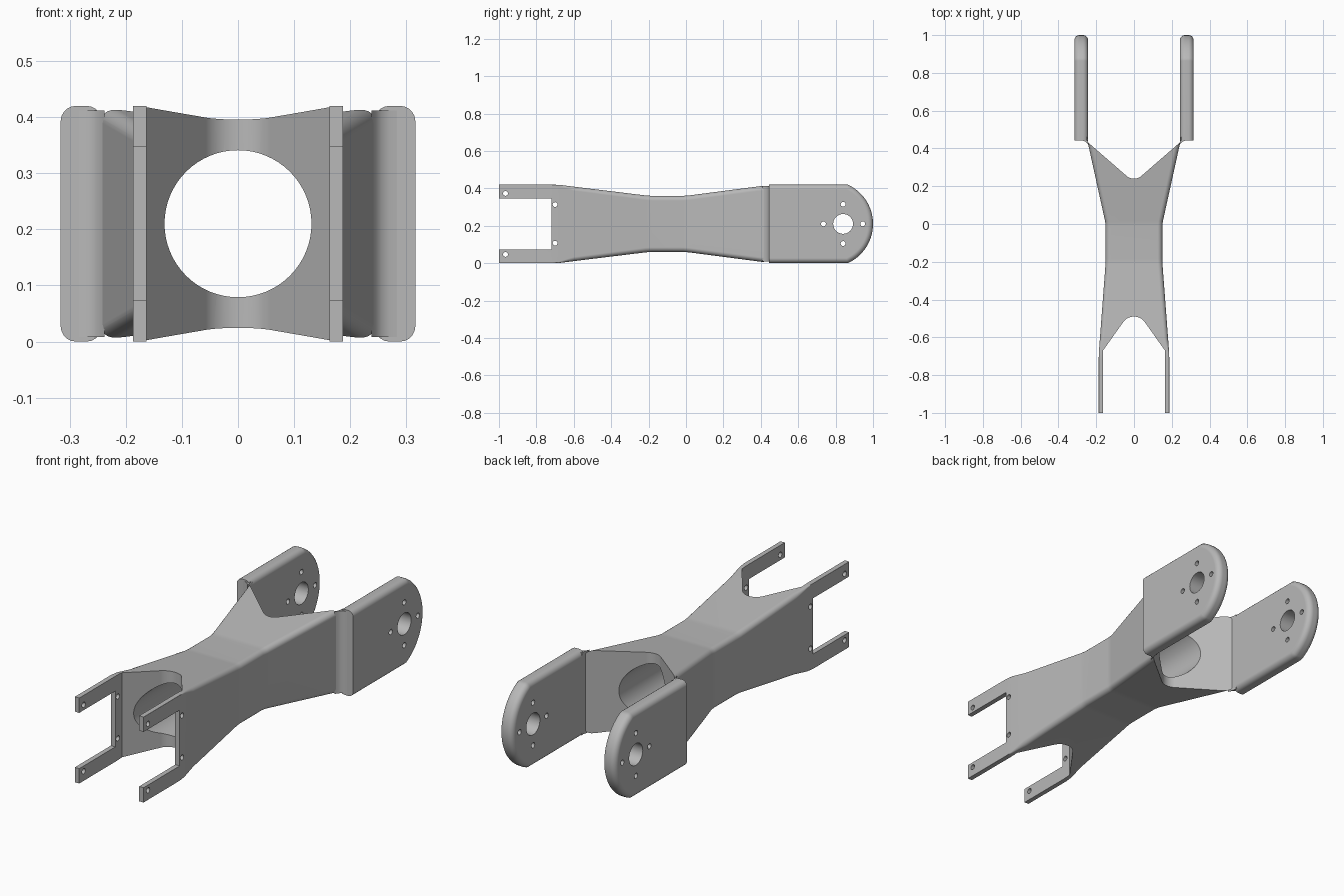
import bpy
import bmesh
from math import sin, cos, pi, radians, asin
from mathutils import Matrix, Vector

cube = bpy.data.objects.get("Cube")
if cube:
    bpy.data.objects.remove(cube, do_unlink=True)

MID = 0.21  # height of the centre line

grey = bpy.data.materials.new("plain grey")
grey.use_nodes = True
grey.diffuse_color = (0.48, 0.48, 0.48, 1)
grey.node_tree.nodes["Principled BSDF"].inputs["Base Color"].default_value = (0.48, 0.48, 0.48, 1)


def finish(bm, name):
    bmesh.ops.recalc_face_normals(bm, faces=bm.faces)
    mesh = bpy.data.meshes.new(name)
    bm.to_mesh(mesh)
    bm.free()
    ob = bpy.data.objects.new(name, mesh)
    bpy.context.collection.objects.link(ob)
    return ob


def prism(bm, points, offset):
    """Extrude a flat outline by an offset vector."""
    face = bm.faces.new([bm.verts.new(p) for p in points])
    top = bmesh.ops.extrude_face_region(bm, geom=[face])["geom"]
    bmesh.ops.translate(bm, vec=Vector(offset),
                        verts=[g for g in top if isinstance(g, bmesh.types.BMVert)])


def rod(axis, center, radius, length, segments=24):
    """Round cutter along x or y."""
    bm = bmesh.new()
    turn = Matrix.Rotation(pi / 2, 4, "Y" if axis == "X" else "X")
    bmesh.ops.create_cone(bm, cap_ends=True, segments=segments, radius1=radius,
                          radius2=radius, depth=length,
                          matrix=Matrix.Translation(center) @ turn)
    return finish(bm, "cutter")


def vee(tip, side, radius, angle, width):
    """Cutter for a round-tipped V notch opening towards side * y."""
    half = [(radius * sin(a), radius * (1 - cos(a)))
            for a in (angle * i / 10 for i in range(11))]
    x, d = half[-1]
    half += [(width, d + (width - x) * sin(angle) / cos(angle)), (width, 1.0)]
    outline = half + [(-px, py) for px, py in reversed(half[1:])]
    bm = bmesh.new()
    prism(bm, [(px, tip + side * py, -0.2) for px, py in outline], (0, 0, 1))
    return finish(bm, "cutter")


def cut(ob, cutters):
    bpy.context.view_layer.objects.active = ob
    for c in cutters:
        mod = ob.modifiers.new("cut", "BOOLEAN")
        mod.operation, mod.solver, mod.object = "DIFFERENCE", "EXACT", c
        bpy.ops.object.modifier_apply(modifier=mod.name)
        bpy.data.objects.remove(c, do_unlink=True)


def dress(ob):
    ob.data.materials.clear()
    ob.data.materials.append(grey)
    bpy.ops.object.select_all(action="DESELECT")
    ob.select_set(True)
    bpy.context.view_layer.objects.active = ob
    bpy.ops.object.shade_smooth_by_angle(angle=radians(30))
    mod = ob.modifiers.new("flat faces", "WEIGHTED_NORMAL")
    mod.keep_sharp = True


# Arm: loft of rounded rectangles (y, half width, half height, corner radius)
stations = [(-1, .187, .21, .001), (-.72, .187, .21, .001), (-.68, .186, .209, .006),
            (-.6, .18, .199, .022), (-.215, .151, .152, .025), (-.185, .15, .15, .025),
            (-.015, .15, .15, .025), (.015, .153, .152, .025), (.46, .251, .21, .025)]
bm = bmesh.new()
rings = []
for y, w, h, r in stations:
    ring = []
    for q, (sx, sz) in enumerate([(1, 1), (-1, 1), (-1, -1), (1, -1)]):
        for i in range(6):
            a = (q + i / 5) * pi / 2
            ring.append(bm.verts.new((sx * (w - r) + r * cos(a), y,
                                      MID + sz * (h - r) + r * sin(a))))
    rings.append(ring)
for a, b in zip(rings, rings[1:]):
    for i in range(len(a)):
        j = (i + 1) % len(a)
        bm.faces.new((a[i], a[j], b[j], b[i]))
bm.faces.new(rings[0])
bm.faces.new(rings[-1])
arm = finish(bm, "arm")

# Openings: two V notches, the bore, the slot between prongs, screw holes
bm = bmesh.new()
bmesh.ops.create_cube(bm, size=1, matrix=Matrix.Translation((0, -.97, MID))
                      @ Matrix.Diagonal((1, .5, .274, 1)))
slot = finish(bm, "cutter")
holes = [rod("X", (0, y, MID + s * dz), .013, 1, 16)
         for y, dz in ((-.965, .163), (-.7, .103)) for s in (-1, 1)]
cut(arm, [vee(-.49, -1, .07, radians(54.6), .163), vee(.24, 1, .06, radians(41), .244),
          rod("Y", (0, 0, MID), .131, 1.8, 64), slot] + holes)
dress(arm)

# Ears: round-ended plates with soft rims, and a fillet where they meet the arm
FRONT, FLAT_END, TIP = .443, .865, 1.0
depth = TIP - FLAT_END
R = (MID ** 2 + depth ** 2) / (2 * depth)
sweep = asin(MID / R)
for side, label in ((1, "left"), (-1, "right")):
    arc = [sweep * (i / 14 - 1) for i in range(29)]
    outline = [(TIP - R + R * cos(a), MID + R * sin(a)) for a in arc]
    outline = [(FRONT, 0)] + outline + [(FRONT, 2 * MID)]
    bm = bmesh.new()
    prism(bm, [(side * .243, y, z) for y, z in outline], (side * .073, 0, 0))
    bmesh.ops.recalc_face_normals(bm, faces=bm.faces)
    rim = [e for e in bm.edges
           if abs(e.verts[0].co.x - e.verts[1].co.x) < 1e-5
           and max(v.co.y for v in e.verts) > FRONT + .01]
    bmesh.ops.bevel(bm, geom=rim, offset=.027, segments=5, profile=.5,
                    affect="EDGES", clamp_overlap=False)
    ear = finish(bm, label + "_ear")
    pattern = [(0, 0, .053, 40)] + [(dy, dz, .013, 16) for dy, dz in
                                    ((.105, 0), (-.105, 0), (0, .105), (0, -.105))]
    cut(ear, [rod("X", (side * .28, .84 + dy, MID + dz), r, .3, n)
              for dy, dz, r, n in pattern])
    dress(ear)

    bm = bmesh.new()
    plan = [(.238, .41), (.246, .425), (.256, .435), (.27, .441), (.29, .444),
            (.29, .46), (.25, .46)]
    prism(bm, [(side * x, y, .008) for x, y in plan], (0, 0, 2 * MID - .016))
    dress(finish(bm, label + "_ear_fillet"))
